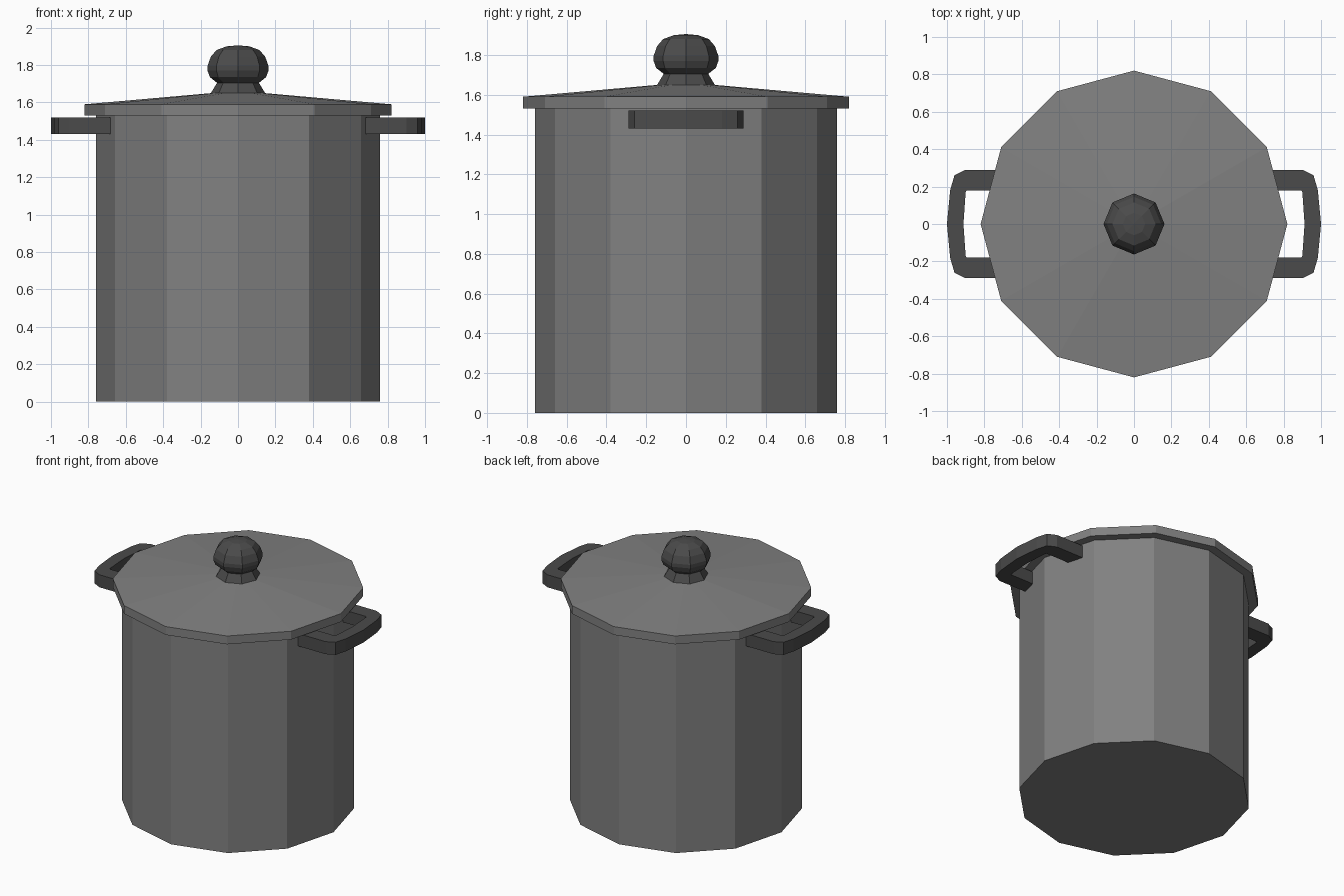
import bpy, bmesh
from math import cos, sin, tau

if "Cube" in bpy.data.objects:
    bpy.data.objects.remove(bpy.data.objects["Cube"])


def material(name, v):
    m = bpy.data.materials.new(name)
    m.diffuse_color = (v, v, v, 1)
    m.use_nodes = True
    m.node_tree.nodes["Principled BSDF"].inputs["Base Color"].default_value = m.diffuse_color
    return m


steel = material("steel", 0.22)
dark = material("dark_plastic", 0.07)


def finish(name, bm, mat):
    bmesh.ops.recalc_face_normals(bm, faces=bm.faces)
    me = bpy.data.meshes.new(name)
    bm.to_mesh(me)
    bm.free()
    me.materials.append(mat)
    ob = bpy.data.objects.new(name, me)
    bpy.context.collection.objects.link(ob)
    return ob


def lathe(name, profile, sides, mat):
    """Flat-faced turned solid from (radius, z) pairs, bottom to top."""
    bm = bmesh.new()
    rings = [[bm.verts.new((r * cos(tau * i / sides), r * sin(tau * i / sides), z))
              for i in range(sides)] for r, z in profile]
    for a, b in zip(rings, rings[1:]):
        for i in range(sides):
            j = (i + 1) % sides
            bm.faces.new((a[i], a[j], b[j], b[i]))
    bm.faces.new(rings[0][::-1])
    bm.faces.new(rings[-1])
    return finish(name, bm, mat)


def handle(name, side):
    """Bent flat bar: matching outer and inner outlines, extruded upward."""
    outer = [(0.66, 0.29), (0.90, 0.29), (0.96, 0.26), (0.983, 0.18), (1.0, 0)]
    inner = [(0.66, 0.18), (0.87, 0.18), (0.895, 0.18), (0.90, 0.17), (0.912, 0)]
    outer += [(x, -y) for x, y in outer[-2::-1]]
    inner += [(x, -y) for x, y in inner[-2::-1]]
    bm = bmesh.new()
    o = [bm.verts.new((side * x, y, 1.43)) for x, y in outer]
    n = [bm.verts.new((side * x, y, 1.43)) for x, y in inner]
    for i in range(len(o) - 1):
        bm.faces.new((o[i], o[i + 1], n[i + 1], n[i]))
    ext = bmesh.ops.extrude_face_region(bm, geom=bm.faces[:], use_keep_orig=True)
    top = [g for g in ext["geom"] if isinstance(g, bmesh.types.BMVert)]
    bmesh.ops.translate(bm, verts=top, vec=(0, 0, 0.09))
    return finish(name, bm, dark)


# Twelve-sided pot and lid
lathe("pot_body", [(0.76, 0), (0.76, 1.535)], 12, steel)
lathe("lid", [(0.82, 1.53), (0.82, 1.59), (0.14, 1.65)], 12, steel)

# Eight-sided knob with flared foot
lathe("lid_knob", [(0.148, 1.645), (0.112, 1.705), (0.15, 1.735), (0.163, 1.77),
                   (0.163, 1.795), (0.145, 1.845), (0.115, 1.88), (0.06, 1.9),
                   (0.001, 1.905)], 8, dark)

# Side handles
handle("right_handle", 1)
handle("left_handle", -1)
